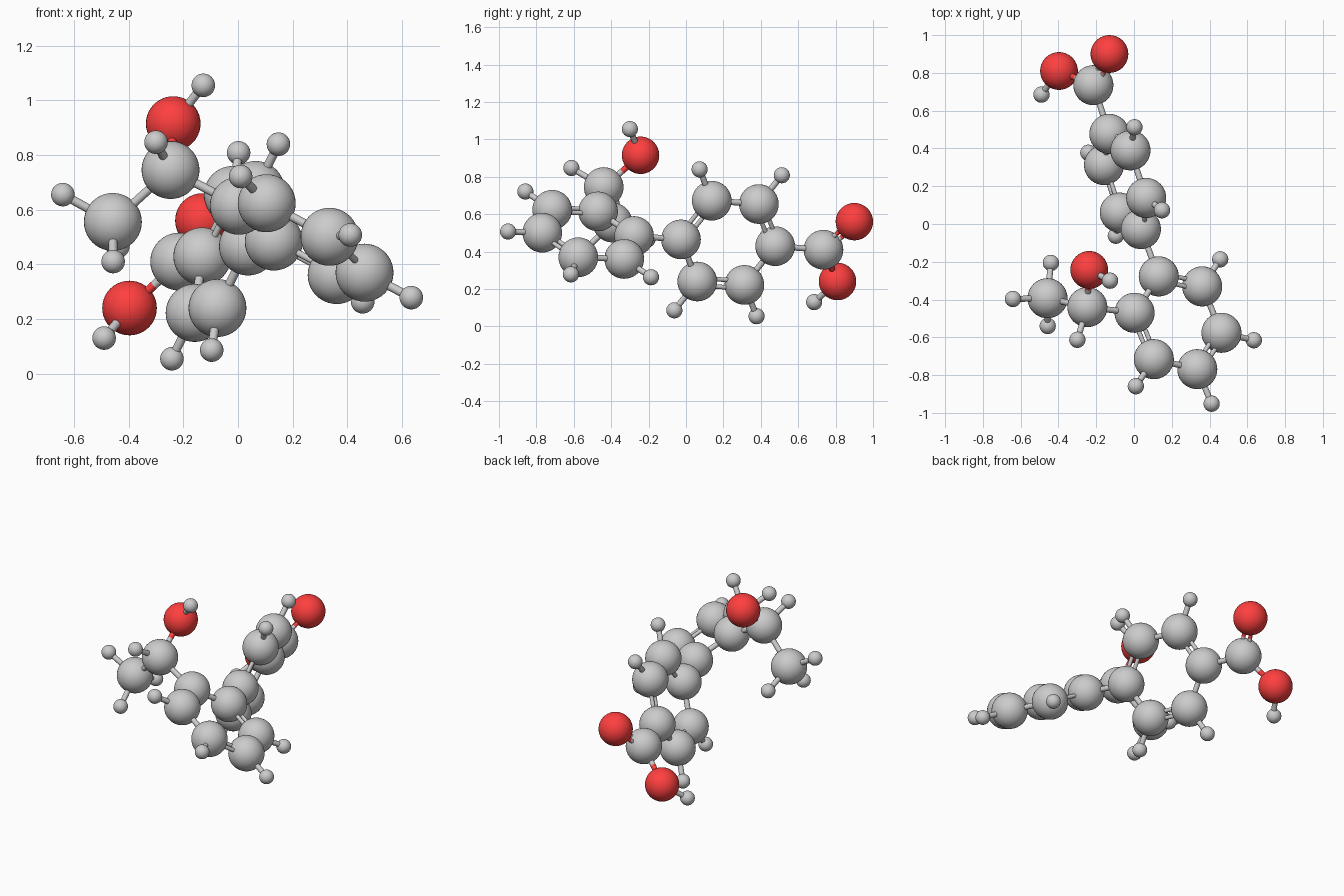
import bpy
from math import cos, sin, radians
from mathutils import Vector

if "Cube" in bpy.data.objects:
    bpy.data.objects.remove(bpy.data.objects["Cube"])

red = bpy.data.materials.new("oxygen_red")
red.diffuse_color = (1.0, 0.05, 0.05, 1)
red.use_nodes = True
red.node_tree.nodes["Principled BSDF"].inputs["Base Color"].default_value = red.diffuse_color
RADIUS = {"C": 0.106, "O": 0.1, "H": 0.043}
NAMES = {"C": "carbon", "O": "oxygen", "H": "hydrogen"}


def finish(name, element):
    ob = bpy.context.object
    ob.name = name
    if element == "O":
        ob.data.materials.append(red)
    bpy.ops.object.shade_smooth_by_angle()


def atom(element, pos, part):
    pos = Vector(pos)
    bpy.ops.mesh.primitive_uv_sphere_add(segments=40, ring_count=20,
                                         radius=RADIUS[element], location=pos)
    finish(f"{part}_{NAMES[element]}", element)
    return element, pos


def rod(a, b, r, element):
    bpy.ops.mesh.primitive_cylinder_add(vertices=20, radius=r, depth=(b - a).length,
                                        location=(a + b) / 2)
    bpy.context.object.rotation_euler = (b - a).to_track_quat('Z', 'Y').to_euler()
    finish("bond", element)


def bond(a, b, normal=None):
    # single rod, or a pair of thin rods lying in the plane with this normal
    (ea, pa), (eb, pb) = a, b
    offsets, r = [Vector()], 0.016
    if normal is not None:
        side = normal.cross(pb - pa).normalized() * 0.021
        offsets, r = [side, -side], 0.012
    for o in offsets:
        if "O" in (ea, eb):
            mid = (pa + pb) / 2
            rod(pa + o, mid + o, r, ea)
            rod(mid + o, pb + o, r, eb)
        else:
            rod(pa + o, pb + o, r, ea)


def ring(centre, u, v, bare, part):
    # six carbons with alternating double bonds; hydrogens except at bare corners
    centre, u = Vector(centre), Vector(u).normalized()
    v = Vector(v)
    v = (v - u * v.dot(u)).normalized()
    corners = []
    for k in range(6):
        d = u * cos(radians(60 * k)) + v * sin(radians(60 * k))
        c = atom("C", centre + d * 0.266, part)
        corners.append(c)
        if k not in bare:
            bond(c, atom("H", centre + d * 0.464, part))
    for k in range(6):
        bond(corners[k], corners[(k + 1) % 6], u.cross(v) if k % 2 == 0 else None)
    return corners


# two linked six-sided rings
ring_a = ring((-0.047, 0.225, 0.447), (-0.314, 0.947, -0.068), (0.303, 0.171, 0.938),
              (0, 3), "back_ring")
ring_b = ring((0.233, -0.523, 0.492), (-0.383, 0.922, -0.033), (0.775, 0.306, -0.551),
              (0, 5), "front_ring")
bond(ring_a[3], ring_b[0])

# acid group at the back
acid = atom("C", (-0.215, 0.735, 0.41), "acid")
o_double = atom("O", (-0.13, 0.9, 0.56), "acid_double")
o_single = atom("O", (-0.397, 0.81, 0.24), "acid_hydroxyl")
bond(ring_a[0], acid)
bond(acid, o_double, (o_double[1] - acid[1]).cross(o_single[1] - acid[1]))
bond(acid, o_single)
bond(o_single, atom("H", (-0.49, 0.685, 0.13), "acid_hydroxyl"))

# alcohol side chain
chain = atom("C", (-0.247, -0.44, 0.745), "chain")
bond(ring_b[5], chain)
bond(chain, atom("H", (-0.3, -0.613, 0.847), "chain"))
hydroxyl = atom("O", (-0.237, -0.243, 0.915), "chain_hydroxyl")
bond(chain, hydroxyl)
bond(hydroxyl, atom("H", (-0.127, -0.3, 1.055), "chain_hydroxyl"))

# methyl end
methyl = atom("C", (-0.458, -0.393, 0.555), "methyl")
bond(chain, methyl)
for p in [(-0.641, -0.397, 0.655), (-0.44, -0.206, 0.465), (-0.457, -0.54, 0.41)]:
    bond(methyl, atom("H", p, "methyl"))
